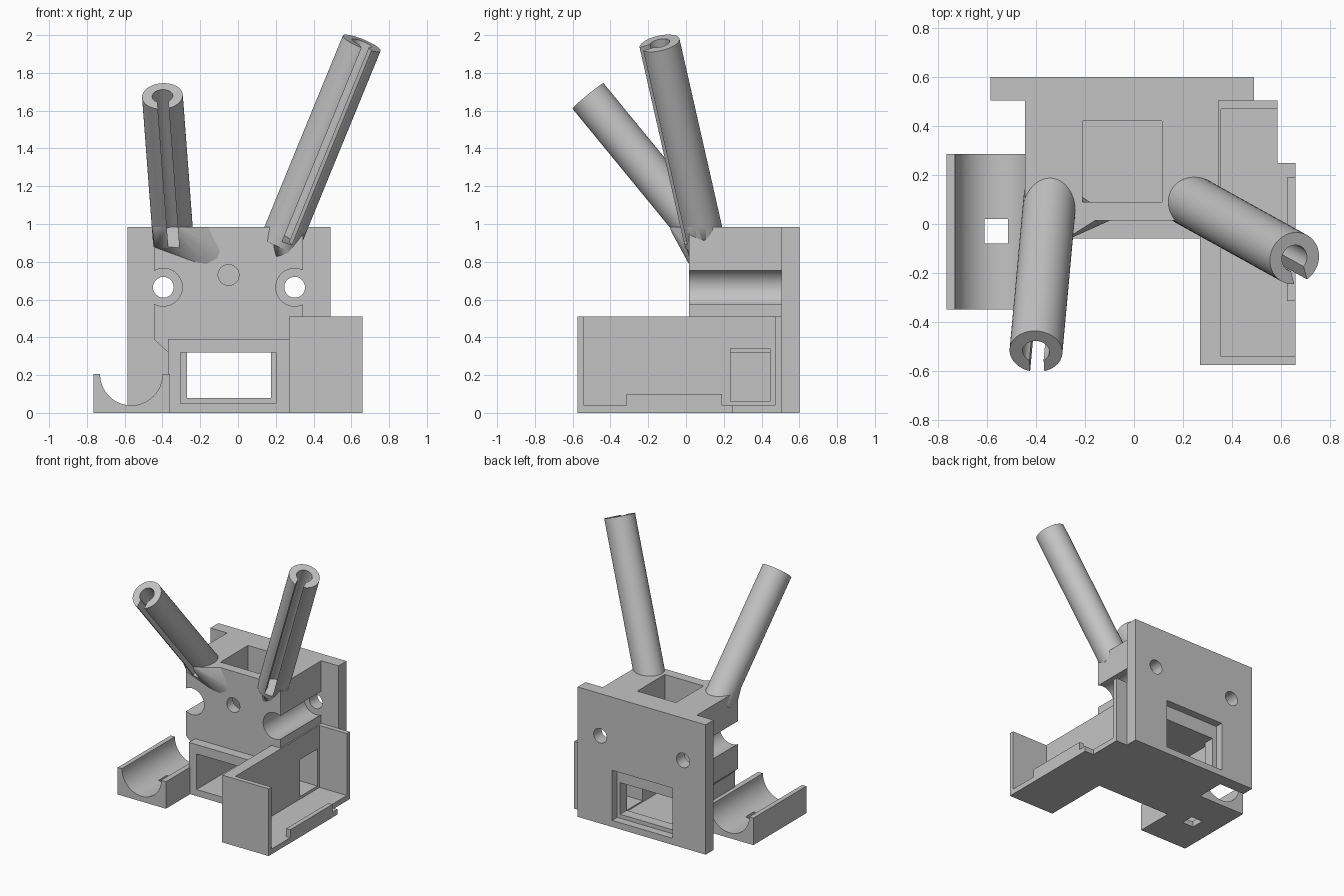
import bpy, bmesh, math
from mathutils import Vector, Matrix

if "Cube" in bpy.data.objects:
    bpy.data.objects.remove(bpy.data.objects["Cube"], do_unlink=True)

grey = bpy.data.materials.new("plain grey")
grey.use_nodes = True
COLOUR = (0.55, 0.55, 0.55, 1)
grey.diffuse_color = COLOUR
grey.node_tree.nodes["Principled BSDF"].inputs["Base Color"].default_value = COLOUR


def finish(name, bm):
    bmesh.ops.recalc_face_normals(bm, faces=bm.faces)
    mesh = bpy.data.meshes.new(name)
    bm.to_mesh(mesh)
    bm.free()
    mesh.materials.append(grey)
    obj = bpy.data.objects.new(name, mesh)
    bpy.context.collection.objects.link(obj)
    return obj


def box(name, x, y, z):
    bm = bmesh.new()
    bmesh.ops.create_cube(bm, size=1)
    for v in bm.verts:
        v.co = [r[0] if c < 0 else r[1] for c, r in zip(v.co, (x, y, z))]
    return finish(name, bm)


def rod(name, start, end, radius, sides=48):
    start, end = Vector(start), Vector(end)
    axis = end - start
    bm = bmesh.new()
    turn = axis.to_track_quat('Z', 'Y').to_matrix().to_4x4()
    bmesh.ops.create_cone(bm, cap_ends=True, segments=sides, radius1=radius,
                          radius2=radius, depth=axis.length,
                          matrix=Matrix.Translation((start + end) / 2) @ turn)
    return finish(name, bm)


def extrude_y(name, outline, y0, y1):
    bm = bmesh.new()
    face = bm.faces.new([bm.verts.new((x, y0, z)) for x, z in outline])
    new = bmesh.ops.extrude_face_region(bm, geom=[face])["geom"]
    bmesh.ops.translate(bm, vec=(0, y1 - y0, 0),
                        verts=[g for g in new if isinstance(g, bmesh.types.BMVert)])
    return finish(name, bm)


def activate(obj):
    bpy.ops.object.select_all(action='DESELECT')
    obj.select_set(True)
    bpy.context.view_layer.objects.active = obj


def combine(obj, others, operation='DIFFERENCE'):
    for other in others:
        mod = obj.modifiers.new("cut", 'BOOLEAN')
        mod.operation, mod.solver, mod.object = operation, 'EXACT', other
        activate(obj)
        bpy.ops.object.modifier_apply(modifier=mod.name)


parts, cutters = [], []

# Back plate and main body
plate = box("back_plate", (-0.585, 0.49), (0.505, 0.6), (0, 0.985))
body = extrude_y("main_body", [(-0.37, 0), (0.345, 0), (0.345, 0.985), (-0.445, 0.985),
                               (-0.445, 0.39), (-0.37, 0.32)], 0.015, 0.505)
frame = box("front_frame", (-0.37, 0.27), (-0.06, 0.015), (0, 0.39))

# Rod grooves and bolt holes
grooves = [rod("groove_cutter", (x, -0.1, 0.665), (x, 0.505, 0.665), 0.1) for x in (-0.395, 0.3)]
bolts = [rod("bolt_cutter", (x, 0.4, 0.665), (x, 0.7, 0.665), 0.055) for x in (-0.395, 0.3)]
pin = rod("pin_cutter", (-0.05, -0.1, 0.73), (-0.05, 0.2, 0.73), 0.055)

# Top pocket and stepped through window
pocket = box("pocket_cutter", (-0.21, 0.115), (0.09, 0.42), (0.5, 1.1))
front_window = box("window_cutter", (-0.305, 0.2), (-0.2, 0.46), (0.05, 0.32))
inner_window = box("rim_cutter", (-0.27, 0.175), (0.4, 0.7), (0.08, 0.32))
rear_window = box("recess_cutter", (-0.305, 0.2), (0.54, 0.7), (0.05, 0.43))
side_window = box("side_cutter", (0.15, 0.4), (0.235, 0.445), (0.06, 0.34))
combine(plate, bolts + [inner_window, rear_window])
combine(body, grooves + [pin, pocket, front_window, inner_window, side_window])
combine(frame, [front_window])
cutters += grooves + bolts + [pin, pocket, front_window, inner_window, rear_window]
parts += [plate, body, frame]

# Half-pipe cradle with a square drain
cradle = box("pipe_cradle", (-0.765, -0.36), (-0.35, 0.285), (0, 0.205))
trough = rod("trough_cutter", (-0.565, -0.5, 0.205), (-0.565, 0.4, 0.205), 0.165, 64)
drain = box("drain_cutter", (-0.61, -0.515), (-0.08, 0.02), (-0.1, 0.2))
combine(cradle, [trough, drain])
cutters += [trough, drain]
parts.append(cradle)

# Open side tray
wall = box("tray_inner_wall", (0.27, 0.355), (-0.575, 0.505), (0, 0.51))
combine(wall, [side_window])
cutters.append(side_window)
parts += [wall,
          box("tray_floor", (0.355, 0.66), (-0.54, 0.25), (0, 0.04)),
          box("tray_floor_rear", (0.355, 0.585), (0.25, 0.47), (0, 0.04)),
          box("tray_front_wall", (0.355, 0.66), (-0.575, -0.54), (0, 0.51)),
          box("tray_back_wall", (0.355, 0.585), (0.47, 0.505), (0, 0.51)),
          box("tray_lip", (0.625, 0.66), (-0.315, 0.19), (0.04, 0.1))]


# Slotted tubes with a flared root on the body
def slotted_tube(side, tip, slope, facing, bore_z, root_points):
    tip, slope = Vector(tip), Vector(slope)
    axis = slope.normalized()

    def at(z):
        return tip + slope * (z - tip.z)

    out = Vector(facing)
    out = (out - axis * out.dot(axis)).normalized()
    across = axis.cross(out)
    tube = rod(side + "_tube", at(0.9), tip, 0.108)

    # Root: hull of the tube's section at the body top and points on its front
    bm = bmesh.new()
    for i in range(48):
        a = math.tau * i / 48
        p = at(0.985) + (out * math.cos(a) + across * math.sin(a)) * 0.108
        bm.verts.new(p + slope * (0.985 - p.z))
    for p in root_points:
        bm.verts.new(p)
    hull = bmesh.ops.convex_hull(bm, input=bm.verts)
    bmesh.ops.delete(bm, geom=list({g for g in hull["geom_interior"] + hull["geom_unused"]
                                    if isinstance(g, bmesh.types.BMVert)}), context='VERTS')
    root = finish(side + "_tube_root", bm)

    # Bore and lengthwise slot
    start, end = at(bore_z), tip + axis * 0.1
    bore = rod("bore_cutter", start, end, 0.055, 32)
    slot = box("slot_cutter", (0, 0.3), (-0.029, 0.029), (0, (end - start).length))
    slot.data.transform(Matrix.Translation(start) @ Matrix((out, across, axis)).transposed().to_4x4())
    for part in (tube, root, body):
        combine(part, [bore, slot])
    cutters.extend([bore, slot])
    parts.extend([tube, root])


slotted_tube("right", (-0.4, -0.52, 1.677), (-0.075, -0.82, 1), (0, -1, 0), 0.95,
             [(x, 0.02, z) for x, z in ((-0.15, 0.985), (-0.085, 0.85), (-0.1, 0.81), (-0.16, 0.78),
                                        (-0.22, 0.79), (-0.44, 0.87))])
slotted_tube("left", (0.655, -0.14, 1.957), (0.41, -0.227, 1), (0.35, -0.94, 0), 0.93,
             [(0.2, 0.02, 0.81), (0.26, 0.02, 0.83), (0.34, 0.02, 0.93), (0.34, 0.1, 0.9)])

# Tidy up and shade
for cutter in cutters:
    bpy.data.objects.remove(cutter, do_unlink=True)
for part in parts:
    activate(part)
    bpy.ops.object.shade_smooth_by_angle(angle=math.radians(30))
